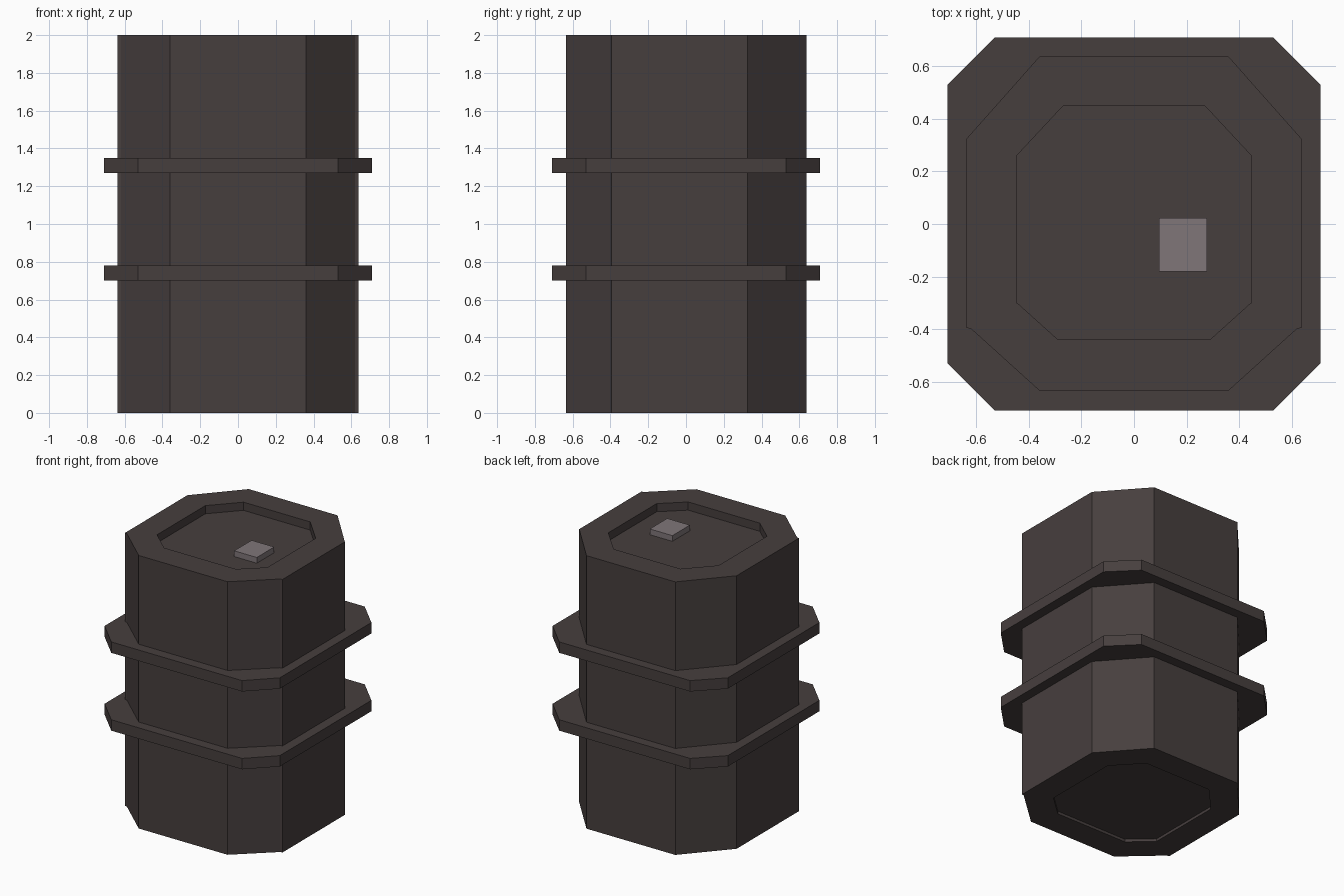
import bpy, bmesh

if "Cube" in bpy.data.objects:
    bpy.data.objects.remove(bpy.data.objects["Cube"])


def material(name, rgb):
    m = bpy.data.materials.new(name)
    m.diffuse_color = (*rgb, 1)
    m.use_nodes = True
    m.node_tree.nodes["Principled BSDF"].inputs["Base Color"].default_value = m.diffuse_color
    return m


charcoal = material("charcoal brown", (0.062, 0.049, 0.048))
grey = material("warm grey", (0.215, 0.180, 0.190))


def loft(name, loops, mat):
    """Skin a stack of (outline, z) loops and close both ends."""
    bm = bmesh.new()
    rings = [[bm.verts.new((x, y, z)) for x, y in pts] for pts, z in loops]
    n = len(rings[0])
    for a, b in zip(rings, rings[1:]):
        for i in range(n):
            j = (i + 1) % n
            bm.faces.new((a[i], a[j], b[j], b[i]))
    bm.faces.new(rings[0][::-1])
    bm.faces.new(rings[-1])
    bmesh.ops.recalc_face_normals(bm, faces=bm.faces)
    me = bpy.data.meshes.new(name)
    bm.to_mesh(me)
    bm.free()
    me.materials.append(mat)
    ob = bpy.data.objects.new(name, me)
    bpy.context.collection.objects.link(ob)
    return ob


def mirrored(right):
    """Right-hand half outline (front to back) mirrored to a closed outline."""
    return right + [(-x, y) for x, y in reversed(right)]


# Drum body with shallow recesses in both ends
outer = mirrored([(0.36, -0.635), (0.62, -0.40), (0.638, -0.395), (0.638, 0.325), (0.36, 0.638)])
inner = mirrored([(0.29, -0.44), (0.44, -0.305), (0.447, -0.30), (0.447, 0.26), (0.27, 0.45)])
loft("drum_body", [(inner, 0.02), (inner, 0), (outer, 0),
                   (outer, 2), (inner, 2), (inner, 1.94)], charcoal)

# Two raised bands
band = mirrored([(0.53, -0.71), (0.71, -0.53), (0.71, 0.53), (0.53, 0.71)])
for label, z in (("lower_band", 0.70), ("upper_band", 1.27)):
    loft(label, [(band, z), (band, z + 0.08)], charcoal)

# Filler cap on the lid
cap = [(0.095, -0.18), (0.278, -0.18), (0.278, 0.022), (0.095, 0.022)]
loft("filler_cap", [(cap, 1.935), (cap, 1.982)], grey)
